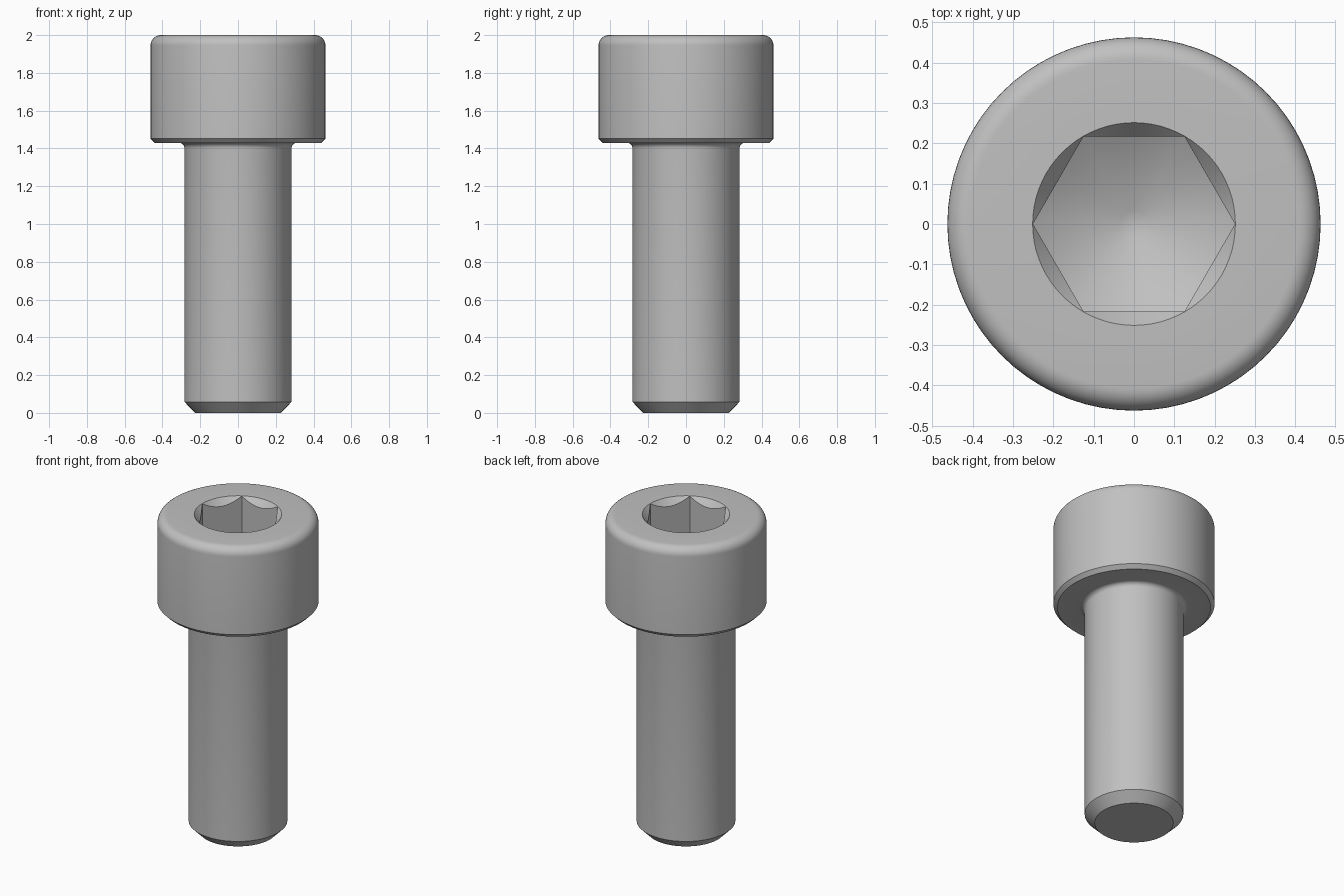
import bpy, bmesh
from math import sin, cos, pi, radians

cube = bpy.data.objects.get("Cube")
if cube:
    bpy.data.objects.remove(cube)

SIDES = 72                      # multiple of six so the socket corners land on vertices
HEAD_R, SHAFT_R = 0.463, 0.2835
HEAD_Z, TOP_Z = 1.429, 2.0
FLAT_R, RIM_R = 0.217, 0.2515   # socket half width across flats, socket mouth
FLOOR_Z, TIP_R = 1.57, 0.035


def arc(cx, cz, r, start, end, steps=6):
    """Profile points along a rounded edge."""
    angles = [radians(start + (end - start) * i / steps) for i in range(steps + 1)]
    return [(cx + r * cos(a), cz + r * sin(a)) for a in angles]


def hex_radius(angle):
    return FLAT_R / cos(angle % (pi / 3) - pi / 6)


def chamfer_edge(angle):
    r = hex_radius(angle)
    return r, TOP_Z - 1.2 * (RIM_R - r)


def floor_edge(angle):
    r = hex_radius(angle)
    return r, FLOOR_Z + 0.577 * r


# Outer profile from the shaft tip up to the socket mouth
profile = [(0.226, 0), (SHAFT_R, 0.058)]
profile += arc(SHAFT_R + 0.028, HEAD_Z - 0.028, 0.028, 180, 90)
profile += [(0.44, HEAD_Z), (HEAD_R, HEAD_Z + 0.023)]
profile += arc(HEAD_R - 0.055, TOP_Z - 0.055, 0.055, 0, 90, 8)
profile += [(RIM_R, TOP_Z)]

# Hexagon socket with chamfered mouth and drilled conical floor
profile += [chamfer_edge, floor_edge, (TIP_R, FLOOR_Z + 0.577 * TIP_R)]

# Sweep the profile round the axis
bm = bmesh.new()
rings = []
for point in profile:
    ring = []
    for i in range(SIDES):
        a = 2 * pi * i / SIDES
        r, z = point(a) if callable(point) else point
        ring.append(bm.verts.new((r * cos(a), r * sin(a), z)))
    rings.append(ring)
for low, high in zip(rings, rings[1:]):
    for i in range(SIDES):
        j = (i + 1) % SIDES
        bm.faces.new((low[i], low[j], high[j], high[i]))
bm.faces.new(rings[0][::-1])
bm.faces.new(rings[-1])
bmesh.ops.recalc_face_normals(bm, faces=bm.faces)

mesh = bpy.data.meshes.new("socket_head_bolt")
bm.to_mesh(mesh)
bm.free()
bolt = bpy.data.objects.new("socket_head_bolt", mesh)
bpy.context.collection.objects.link(bolt)

# Plain grey metal
steel = bpy.data.materials.new("steel_grey")
steel.use_nodes = True
colour = (0.53, 0.53, 0.53, 1)
steel.diffuse_color = colour
steel.node_tree.nodes["Principled BSDF"].inputs["Base Color"].default_value = colour
mesh.materials.append(steel)

# Smooth round surfaces, crisp machined edges
bpy.ops.object.select_all(action="DESELECT")
bolt.select_set(True)
bpy.context.view_layer.objects.active = bolt
bpy.ops.object.shade_smooth_by_angle(angle=radians(32))
